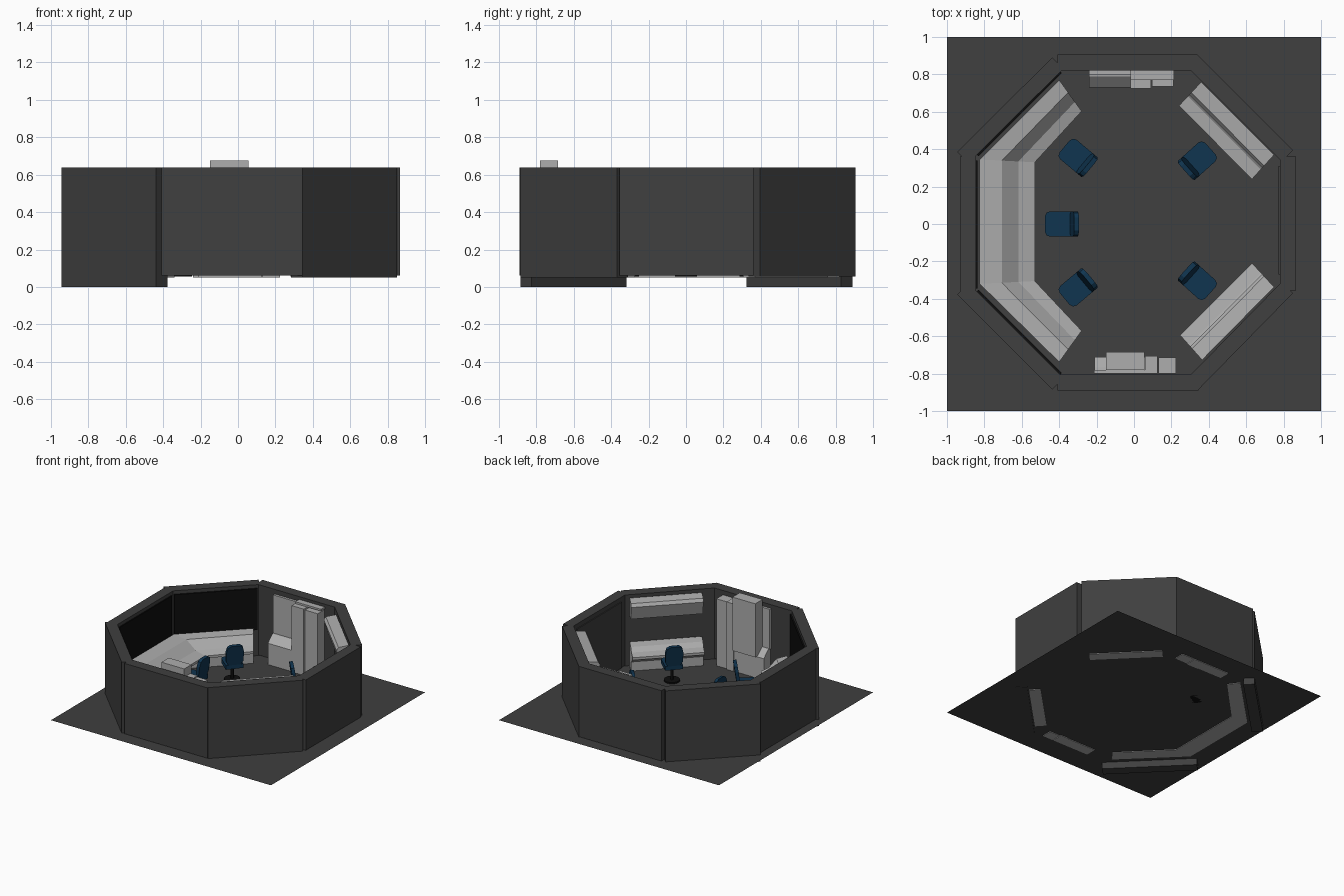
import bpy, bmesh, math
from mathutils import Matrix, Vector

if "Cube" in bpy.data.objects:
    bpy.data.objects.remove(bpy.data.objects["Cube"])

FLOOR = 0.055


def material(name, rgb):
    m = bpy.data.materials.new(name)
    m.diffuse_color = (*rgb, 1)
    m.use_nodes = True
    m.node_tree.nodes["Principled BSDF"].inputs["Base Color"].default_value = m.diffuse_color
    return m


WALL = material("dark_grey", (0.05, 0.05, 0.05))
BLACK = material("black", (0.004, 0.004, 0.004))
NAVY = material("navy", (0.005, 0.035, 0.08))
GREY = material("console_grey", (0.42, 0.42, 0.42))


def finish(name, bm, mat):
    bmesh.ops.recalc_face_normals(bm, faces=bm.faces)
    me = bpy.data.meshes.new(name)
    bm.to_mesh(me)
    bm.free()
    ob = bpy.data.objects.new(name, me)
    bpy.context.collection.objects.link(ob)
    me.materials.append(mat)
    return ob


def loft(name, rings, mat):
    """Join equal-length closed rings of 3D points and cap both ends."""
    bm = bmesh.new()
    vs = [[bm.verts.new(p) for p in r] for r in rings]
    n = len(rings[0])
    for a, b in zip(vs, vs[1:]):
        for i in range(n):
            j = (i + 1) % n
            bm.faces.new((a[i], a[j], b[j], b[i]))
    bm.faces.new(vs[0])
    bm.faces.new(vs[-1])
    return finish(name, bm, mat)


def prism(name, pts, z0, z1, mat, matrix=Matrix()):
    return loft(name, [[matrix @ Vector((x, y, z)) for x, y in pts] for z in (z0, z1)], mat)


def box(name, x0, x1, y0, y1, z0, z1, mat=GREY):
    return prism(name, [(x0, y0), (x1, y0), (x1, y1), (x0, y1)], z0, z1, mat)


def slab(name, p, q, thick, z0, z1, mat):
    """Upright slab from p to q, thickened to the left of p->q."""
    p, q = Vector(p), Vector(q)
    d = (q - p).normalized()
    n = Vector((-d.y, d.x)) * thick
    prism(name, [p, q, q + n, p + n], z0, z1, mat)


def sweep(name, stations, profile, mat=GREY):
    """Profile of (t, z); each station maps t from its back to its front point."""
    rings = []
    for a, b in stations:
        a, b = Vector(a), Vector(b)
        rings.append([(*a.lerp(b, t), z) for t, z in profile])
    loft(name, rings, mat)


# Floor
bm = bmesh.new()
bmesh.ops.create_grid(bm, x_segments=1, y_segments=1, size=1)
bmesh.ops.translate(bm, verts=bm.verts, vec=(0, 0, FLOOR))
finish("floor", bm, WALL)

# Eight wall slabs, counter-clockwise, outer edge given
walls = [
    ("front", (-.41, -.89), (.345, -.89), .06),
    ("front_right", (.345, -.885), (.85, -.37), .05),
    ("right", (.865, -.355), (.865, .36), .06),
    ("back_right", (.85, .395), (.34, .905), .055),
    ("back", (.34, .905), (-.41, .905), .06),
    ("back_left", (-.438, .89), (-.945, .385), 0),
    ("left", (-.93, .36), (-.93, -.36), .06),
    ("front_left", (-.945, -.378), (-.438, -.885), 0),
]
for name, p, q, z in walls:
    slab(name + "_wall", p, q, .085, z, .638, WALL)

# Black screens on the three left walls, door panel on the right wall
slab("back_left_screen", (-.395, .815), (-.84, .37), .012, .27, .61, BLACK)
slab("left_screen", (-.848, .34), (-.848, -.345), .012, .27, .61, BLACK)
slab("front_left_screen", (-.84, -.36), (-.395, -.805), .012, .27, .61, BLACK)
box("door_panel", .773, .782, -.27, .31, .06, .60, WALL)

# Wrap-around main console
console = [(0, .05), (0, .295), (.4, .285), (.7, .22), (1, .20), (1, .18), (.5, .14), (.5, .05)]
sweep("main_console", [((-.40, .77), (-.28, .603)), ((-.825, .345), (-.53, .33)),
                       ((-.825, -.32), (-.53, -.305)), ((-.40, -.738), (-.28, -.571))], console)

# Right-hand desks, each with an overhead locker
locker = [(0, .47), (0, .615), (.45, .605), (.54, .58), (.36, .47)]
for side, st in (("front", [((.749, -.337), (.631, -.209)), ((.364, -.727), (.246, -.594))]),
                 ("back", [((.749, .37), (.631, .24)), ((.36, .76), (.24, .632))])):
    sweep(side + "_right_desk", st, [(0, .05), (0, .255), (.4, .245), (.6, .215),
                                     (1, .205), (1, .185), (.5, .13), (.5, .05)])
    sweep(side + "_right_locker", st, locker)

# Back cabinets
low = [(0, .05), (0, .29), (.35, .285), (1, .23), (1, .05)]
sweep("back_low_cabinet", [((-.24, .82), (-.24, .73)), ((-.02, .82), (-.02, .73))], low)
box("back_panel", -.24, -.02, .80, .82, .28, .60)
box("back_tall_cabinet_a", -.02, .09, .725, .82, .05, .60)
box("back_tall_cabinet_b", .095, .21, .735, .82, .05, .59)
box("back_cabinet_cap", -.02, .215, .77, .82, .60, .615)

# Front cabinets
sweep("front_low_cabinet", [((-.21, -.80), (-.21, -.71)), ((.06, -.80), (.06, -.71))], low)
box("front_panel", -.215, .06, -.80, -.78, .28, .61)
box("front_tall_cabinet_a", .06, .125, -.80, -.705, .05, .61)
box("front_tall_cabinet_b", .13, .225, -.80, -.715, .05, .605)
box("front_upper_unit", -.15, .057, -.78, -.685, .235, .675)

# Chairs, facing +x locally, backrest towards the room centre
seat_pts = [(-.07, -.068), (.06, -.068), (.078, -.06), (.086, -.042),
            (.086, .042), (.078, .06), (.06, .068), (-.07, .068)]
back_pts = [(-.045, 0), (.045, 0), (.066, .03), (.068, .11), (.058, .15),
            (.035, .165), (-.035, .165), (-.058, .15), (-.068, .11), (-.066, .03)]
for i, (x, y, deg) in enumerate([(-.39, 0, 180), (-.305, .36, 140), (-.305, -.345, 220),
                                 (.345, .345, 42), (.345, -.31, -42)]):
    place = Matrix.Translation((x, y, FLOOR)) @ Matrix.Rotation(math.radians(deg), 4, 'Z')
    prism(f"chair_seat_{i}", seat_pts, .12, .155, NAVY, place)
    # backrest stands upright with a slight recline
    upright = (Matrix.Translation((-.06, 0, .155)) @ Matrix.Rotation(math.radians(-8), 4, 'Y')
               @ Matrix(((0, 0, 1, 0), (1, 0, 0, 0), (0, 1, 0, 0), (0, 0, 0, 1))))
    prism(f"chair_back_{i}", back_pts, -.013, .013, NAVY, place @ upright)
    for part, r, z0, z1 in (("post", .012, .01, .12), ("base", .06, 0, .012)):
        circle = [(r * math.cos(a * math.tau / 20), r * math.sin(a * math.tau / 20)) for a in range(20)]
        prism(f"chair_{part}_{i}", circle, z0, z1, BLACK, place)
